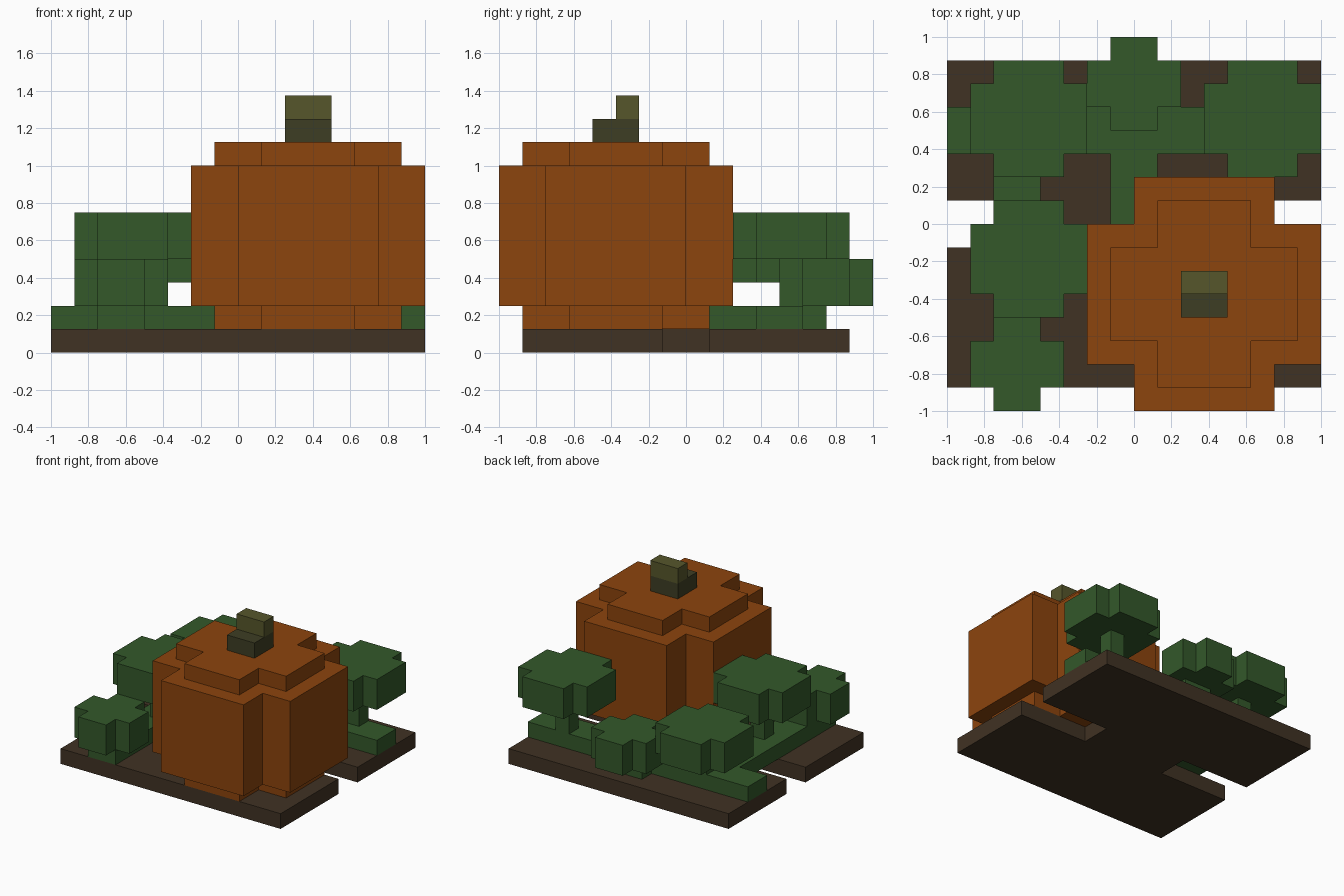
import bpy
import bmesh

cube = bpy.data.objects.get("Cube")
if cube:
    bpy.data.objects.remove(cube, do_unlink=True)

U = 0.125  # block size; all parts below are measured in blocks


def material(name, rgb):
    m = bpy.data.materials.new(name)
    m.use_nodes = True
    m.diffuse_color = (*rgb, 1)
    bsdf = next(n for n in m.node_tree.nodes if n.type == 'BSDF_PRINCIPLED')
    bsdf.inputs["Base Color"].default_value = (*rgb, 1)
    bsdf.inputs["Roughness"].default_value = 0.9
    return m


ORANGE = material("pumpkin orange", (0.262, 0.058, 0.004))
GREEN = material("leaf green", (0.033, 0.098, 0.023))
SOIL = material("soil brown", (0.051, 0.032, 0.017))
STEM_DARK = material("dark olive", (0.048, 0.048, 0.017))
STEM_LIGHT = material("light olive", (0.093, 0.093, 0.024))


def prism(name, outline, z0, z1, mat):
    """Extrude a flat outline from z0 up to z1."""
    bm = bmesh.new()
    face = bm.faces.new([bm.verts.new((x * U, y * U, z0 * U)) for x, y in outline])
    top = bmesh.ops.extrude_face_region(bm, geom=[face])["geom"]
    verts = [v for v in top if isinstance(v, bmesh.types.BMVert)]
    bmesh.ops.translate(bm, verts=verts, vec=(0, 0, (z1 - z0) * U))
    bmesh.ops.recalc_face_normals(bm, faces=bm.faces)
    mesh = bpy.data.meshes.new(name)
    bm.to_mesh(mesh)
    bm.free()
    mesh.materials.append(mat)
    obj = bpy.data.objects.new(name, mesh)
    bpy.context.collection.objects.link(obj)
    return obj


def box(name, x0, x1, y0, y1, z0, z1, mat):
    return prism(name, [(x0, y0), (x1, y0), (x1, y1), (x0, y1)], z0, z1, mat)


def plus(name, cx, cy, reach, arm, z0, z1, mat):
    """Plus-shaped slab: reach is half the length, arm is half the arm width."""
    r, a = reach, arm
    quarter = [(r, -a), (r, a), (a, a)]
    outline = []
    for _ in range(4):
        outline += [(cx + x, cy + y) for x, y in quarter]
        quarter = [(-y, x) for x, y in quarter]
    prism(name, outline, z0, z1, mat)


# Soil slab with a notch in each side
half = [(3, -1), (8, -1), (8, -7)]
right = [(8, 7), (8, 1), (3, 1), (3, -1), (8, -1), (8, -7)]
prism("soil_slab", right + [(-x, y) for x, y in reversed(right)], 0, 1, SOIL)

# Pumpkin: wide body between two narrower layers
plus("pumpkin_base", 3, -3, 4, 2, 1, 2, ORANGE)
plus("pumpkin_body", 3, -3, 5, 3, 2, 8, ORANGE)
plus("pumpkin_top", 3, -3, 4, 2, 8, 9, ORANGE)
box("stem_base", 2, 4, -4, -2, 9, 10, STEM_DARK)
box("stem_tip", 2, 4, -3, -2, 10, 11, STEM_LIGHT)

# Vines lying on the soil
box("vine_back", -8, 8, 3, 5, 1, 2, GREEN)
box("vine_left_side", -6, -4, -7, 3, 1, 2, GREEN)
box("vine_middle", -1, 1, 0, 3, 1, 2, GREEN)
box("vine_middle_tip", -1, 1, 5, 6, 1, 2, GREEN)

# Small leaf clumps sitting on the vines
for name, cx, cy in (("front", -5, -6), ("back", 0, 6)):
    plus(name + "_leaf_clump", cx, cy, 2, 1, 2, 4, GREEN)

# Large leaves raised on stalks
for name, cx, cy, z in (("side", -4.5, -1.5, 4),
                        ("back_corner", -4.5, 4.5, 3),
                        ("far_corner", 5.5, 4.5, 4)):
    box(name + "_stalk", cx - 0.5, cx + 0.5, cy - 0.5, cy + 0.5, 2, z, GREEN)
    plus(name + "_leaf", cx, cy, 2.5, 1.5, z, z + 2, GREEN)
